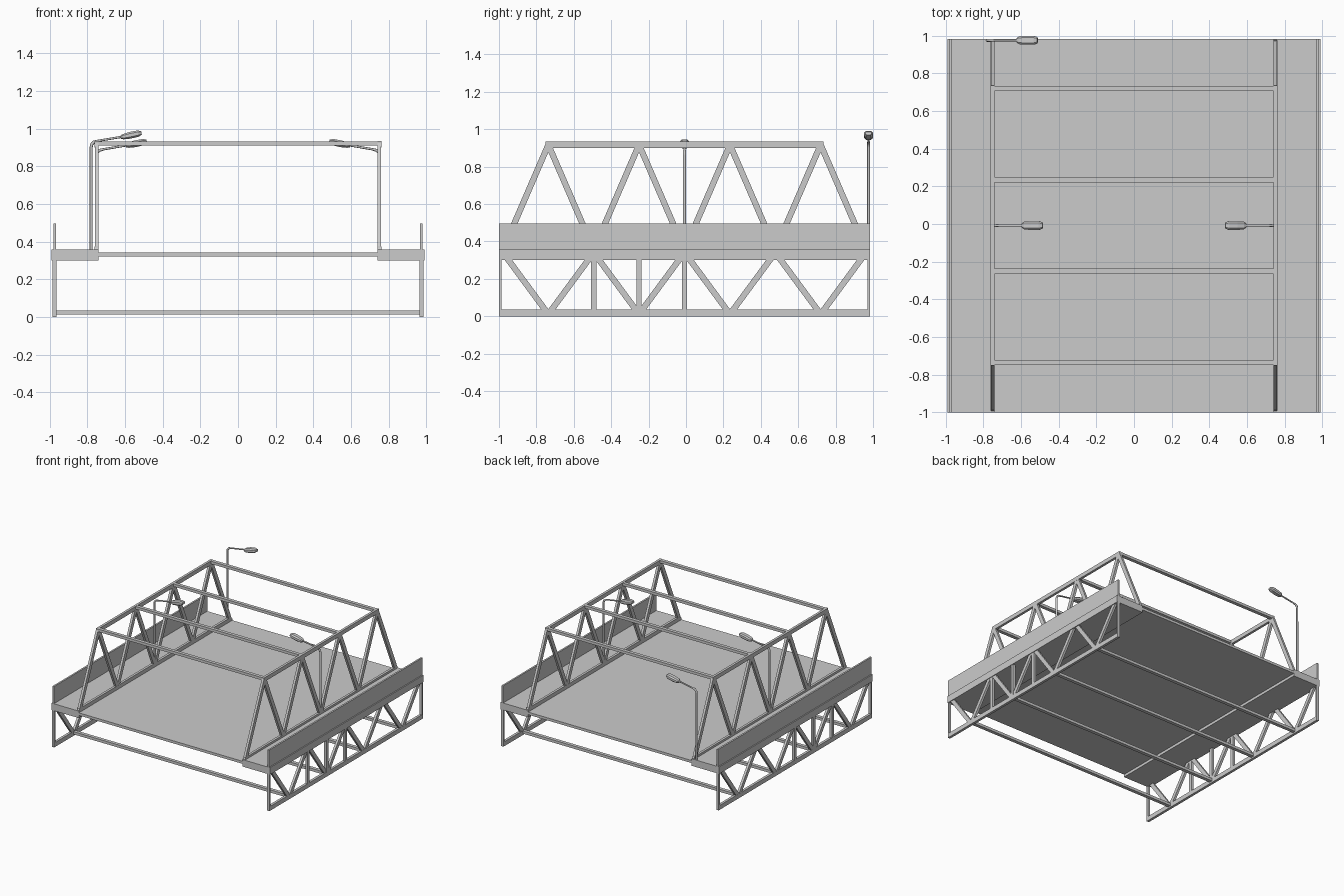
import bpy, bmesh, math
from mathutils import Vector, Matrix

if "Cube" in bpy.data.objects:
    bpy.data.objects.remove(bpy.data.objects["Cube"])

Y0, Y1 = -1.0, 0.984            # bridge length
YC = (Y0 + Y1) / 2
NODES = [YC + o for o in (-0.728, -0.243, 0.243, 0.728)]


def finish(bm, name):
    bmesh.ops.recalc_face_normals(bm, faces=bm.faces[:])
    me = bpy.data.meshes.new(name)
    bm.to_mesh(me)
    bm.free()
    ob = bpy.data.objects.new(name, me)
    bpy.context.collection.objects.link(ob)
    return ob


def add_box(bm, x0, x1, y0, y1, z0, z1):
    m = Matrix.Translation(((x0 + x1) / 2, (y0 + y1) / 2, (z0 + z1) / 2)) \
        @ Matrix.Diagonal((abs(x1 - x0), abs(y1 - y0), abs(z1 - z0), 1))
    bmesh.ops.create_cube(bm, size=1, matrix=m)


def add_bar(bm, x, a, b, width, thick):
    """Square-ended bar in a side plane from a=(y,z) to b=(y,z)."""
    dy, dz = b[0] - a[0], b[1] - a[1]
    m = Matrix.Translation((x, (a[0] + b[0]) / 2, (a[1] + b[1]) / 2)) \
        @ Matrix.Rotation(math.atan2(dz, dy), 4, 'X') \
        @ Matrix.Diagonal((thick, math.hypot(dy, dz), width, 1))
    bmesh.ops.create_cube(bm, size=1, matrix=m)


def box(name, *dims):
    bm = bmesh.new()
    add_box(bm, *dims)
    return finish(bm, name)


# Road deck
box("road_deck", -0.745, 0.745, Y0, Y1, 0.322, 0.343)

for s, side in ((-1, "left"), (1, "right")):
    # Walkway and solid parapet
    box(side + "_walkway", s * 0.741, s * 0.99, Y0, Y1, 0.30, 0.357)
    box(side + "_parapet", s * 0.967, s * 0.981, Y0, Y1, 0.35, 0.497)

    # Lower truss: chord, end posts, three uprights, diagonals
    bm = bmesh.new()
    xa, xb = s * 0.964, s * 0.985
    xm = (xa + xb) / 2
    add_box(bm, xa, xb, Y0, Y1, 0, 0.036)
    add_box(bm, xa, xb, Y0, Y0 + 0.014, 0.02, 0.31)
    add_box(bm, xa, xb, Y1 - 0.014, Y1, 0.02, 0.31)
    for y in (YC - 0.485, NODES[1], YC):
        add_box(bm, xa, xb, y - 0.014, y + 0.014, 0.02, 0.31)
    for n in NODES:
        for d in (-1, 1):
            add_bar(bm, xm, (n + d * 0.004, 0.017), (n + d * 0.226, 0.318), 0.032, 0.019)
    finish(bm, side + "_lower_truss")

    # Upper truss: top chord, sill and diagonals
    bm = bmesh.new()
    xa, xb = s * 0.741, s * 0.761
    xm = (xa + xb) / 2
    add_box(bm, xa, xb, NODES[0] - 0.015, NODES[3] + 0.015, 0.901, 0.934)
    add_box(bm, xa, xb, Y0 + 0.01, Y1 - 0.01, 0.345, 0.374)
    for n in NODES:
        for d in (-1, 1):
            add_bar(bm, xm, (n, 0.917), (n + d * 0.243, 0.355), 0.032, 0.0195)
    finish(bm, side + "_upper_truss")

# Cross beams at the truss nodes, overhead and underneath
for i, n in enumerate(NODES):
    box(f"overhead_beam_{i}", -0.745, 0.745, n - 0.014, n + 0.014, 0.911, 0.933)
    box(f"under_beam_{i}", -0.97, 0.97, n - 0.014, n + 0.014, 0.012, 0.034)


def lamp(name, x, y, drop, s):
    """Street lamp: bent pole plus faceted head, arm reaching along s*x."""
    # Pole swept along a bent path
    pts = [(0, 0.345), (0, 0.902), (0.004, 0.918), (0.016, 0.930), (0.04, 0.936), (0.165, 0.957)]
    cu = bpy.data.curves.new(name + "_pole", 'CURVE')
    cu.dimensions = '3D'
    cu.bevel_depth = 0.008
    cu.bevel_resolution = 2
    cu.use_fill_caps = True
    sp = cu.splines.new('POLY')
    sp.points.add(len(pts) - 1)
    for i, (px, pz) in enumerate(pts):
        sp.points[i].co = (x + s * px, y, pz - (drop if i else 0), 1)
        sp.points[i].radius = 1.0 if i < 4 else 0.75
    bpy.context.collection.objects.link(bpy.data.objects.new(name + "_pole", cu))

    # Head lofted through octagonal sections
    bm = bmesh.new()
    ang = math.radians(12)
    rings = []
    for t, w, h in ((0, 0.010, 0.008), (0.014, 0.021, 0.014), (0.05, 0.0235, 0.018),
                    (0.095, 0.0235, 0.017), (0.114, 0.015, 0.009)):
        ring = []
        for u, v in ((1, .5), (.6, 1), (-.6, 1), (-1, .5), (-1, -.5), (-.6, -1), (.6, -1), (1, -.5)):
            px = t * math.cos(ang) - v * h * math.sin(ang)
            pz = t * math.sin(ang) + v * h * math.cos(ang)
            ring.append(bm.verts.new((x + s * (0.156 + px), y + u * w, 0.954 - drop + pz)))
        rings.append(ring)
    for a, b in zip(rings, rings[1:]):
        for i in range(8):
            j = (i + 1) % 8
            bm.faces.new((a[i], a[j], b[j], b[i]))
    bm.faces.new(rings[0])
    bm.faces.new(rings[-1])
    finish(bm, name + "_head")


# Three street lamps
lamp("corner_lamp", -0.780, 0.976, 0, 1)
lamp("left_lamp", -0.752, YC, 0.045, 1)
lamp("right_lamp", 0.752, YC, 0.045, -1)
